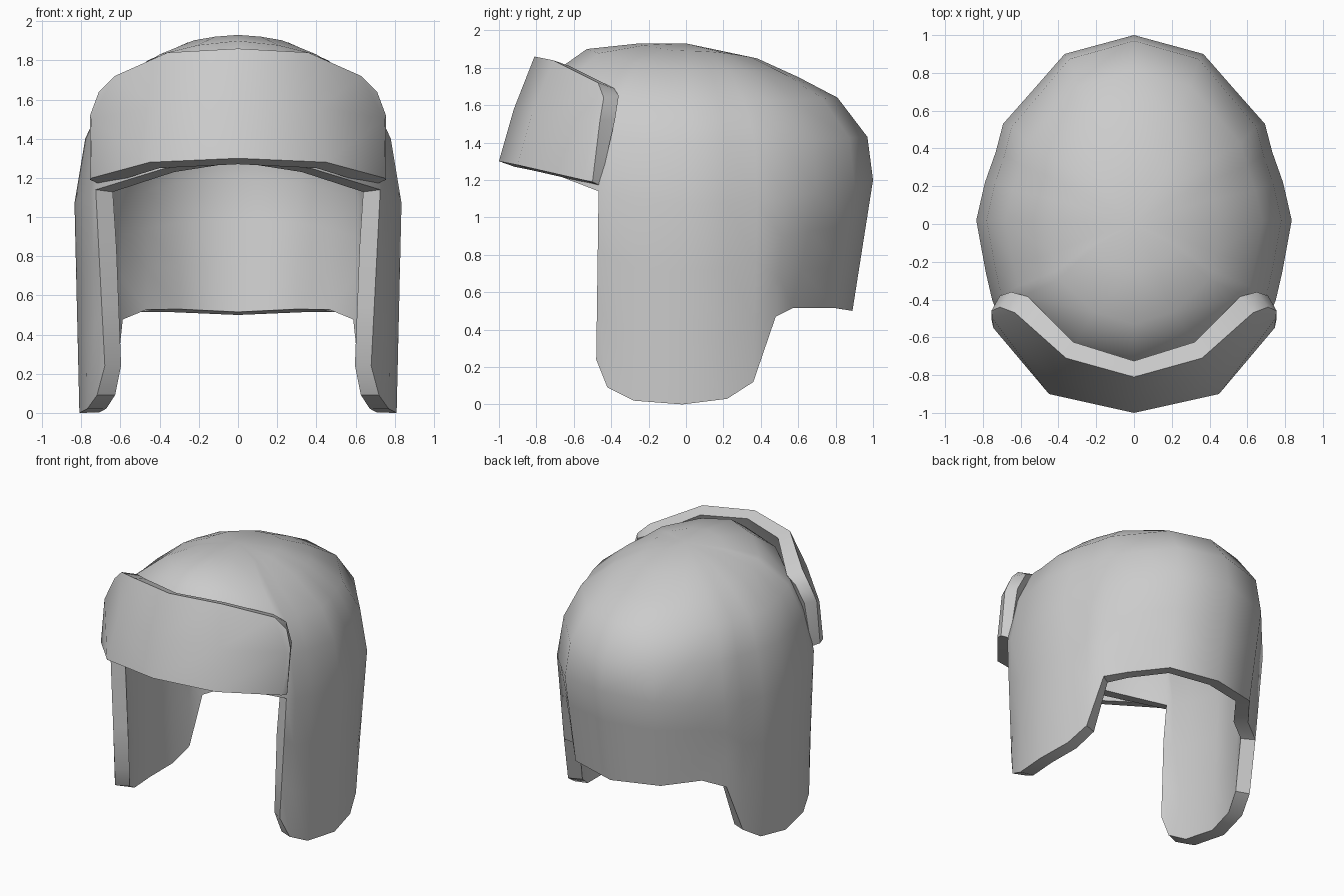
import bpy, bmesh, math

if "Cube" in bpy.data.objects:
    bpy.data.objects.remove(bpy.data.objects["Cube"])

grey = bpy.data.materials.new("warm_grey")
grey.diffuse_color = (0.6, 0.6, 0.6, 1)
grey.use_nodes = True
grey.node_tree.nodes["Principled BSDF"].inputs["Base Color"].default_value = grey.diffuse_color


def finish(name, verts, faces, thickness=0.0):
    """Mirror a right half, thicken it inward and shade it."""
    me = bpy.data.meshes.new(name)
    bm = bmesh.new()
    vs = [bm.verts.new(v) for v in verts]
    for f in faces:
        bm.faces.new([vs[i] for i in f])
    bmesh.ops.recalc_face_normals(bm, faces=bm.faces)
    if sum(f.normal.x * f.calc_area() for f in bm.faces) < 0 and thickness:
        bmesh.ops.reverse_faces(bm, faces=bm.faces)
    bm.to_mesh(me)
    bm.free()
    me.materials.append(grey)
    ob = bpy.data.objects.new(name, me)
    bpy.context.collection.objects.link(ob)
    bpy.context.view_layer.objects.active = ob
    ob.select_set(True)
    mirror = ob.modifiers.new("mirror", 'MIRROR')
    mirror.use_clip = True
    bpy.ops.object.modifier_apply(modifier="mirror")
    if thickness:
        solid = ob.modifiers.new("thickness", 'SOLIDIFY')
        solid.thickness = thickness
        solid.offset = -1
        bpy.ops.object.modifier_apply(modifier="thickness")
    bpy.ops.object.shade_smooth_by_angle(angle=math.radians(40))
    ob.select_set(False)


# Cap: plan direction of each column, and its hem point (None = open forehead)
columns = [
    (0, 1, (0, .89, .50)), (.44, .90, (.35, .80, .515)),
    (.65, .70, (.53, .57, .515)), (.83, .53, (.67, .48, .47)),
    (.877, .38, (.72, .36, .12)), (.945, .22, (.77, .22, .03)),
    (1, .02, (.81, -.02, 0)), (.94, -.30, (.77, -.28, .02)),
    (.90, -.47, (.72, -.42, .09)), (.87, -.55, (.68, -.48, .24)),
    (.45, -.88, None), (0, -1, None)]
# Rings: half width, back y, back z, side z, front y, front z
rings = [
    (.835, 1.0, 1.20, 1.07, .85, 1.30), (.78, .97, 1.43, 1.40, .80, 1.55),
    (.68, .81, 1.64, 1.62, .70, 1.78), (.46, .60, 1.75, 1.80, .53, 1.90),
    (.26, .38, 1.85, 1.89, .25, 1.93)]

verts, index, faces = [], {}, []
SKIRT = 3
for c, (ux, uy, hem) in enumerate(columns):
    pts = []
    for w, yb, zb, zs, yf, zf in rings:
        y, z = (yb, zb) if uy > 0 else (yf, zf)
        pts.append((w * ux, y * uy, zs + (z - zs) * uy * uy))
    for r, p in enumerate(pts):
        index[c, r + SKIRT] = len(verts)
        verts.append(p)
    if hem:
        for r in range(SKIRT):
            t = r / SKIRT
            index[c, r] = len(verts)
            verts.append(tuple(a + (b - a) * t for a, b in zip(hem, pts[0])))
apex = len(verts)
verts.append((0, 0, 1.93))
top = SKIRT + len(rings) - 1
for c in range(len(columns) - 1):
    for r in range(top):
        quad = [(c, r), (c + 1, r), (c + 1, r + 1), (c, r + 1)]
        if all(k in index for k in quad):
            faces.append([index[k] for k in quad])
    faces.append([index[c, top], index[c + 1, top], apex])
finish("cap_with_ear_flaps", verts, faces, 0.1)

# Turned-up brim: outer grid, three rows (bottom, middle, top) per column
outer = [
    [(0, -1, 1.30), (0, -.92, 1.58), (0, -.81, 1.86)],
    [(.45, -.90, 1.28), (.42, -.82, 1.56), (.36, -.71, 1.84)],
    [(.745, -.55, 1.20), (.75, -.50, 1.50), (.63, -.47, 1.72)],
    [(.755, -.50, 1.19), (.755, -.46, 1.52), (.71, -.44, 1.64)]]
inner = [[(x * .89, y + .085, z - .03) for x, y, z in col] for col in outer]
inner[3] = [(.71, -.46, 1.17), (.71, -.38, 1.52), (.65, -.36, 1.65)]
verts = [p for side in (outer, inner) for col in side for p in col]
n = len(outer)


def vid(s, c, r):
    return s * n * 3 + c * 3 + r


faces = []
for c in range(n - 1):
    for s in (0, 1):
        for r in (0, 1):
            faces.append([vid(s, c, r), vid(s, c + 1, r),
                          vid(s, c + 1, r + 1), vid(s, c, r + 1)])
    for r in (0, 2):
        faces.append([vid(0, c, r), vid(0, c + 1, r),
                      vid(1, c + 1, r), vid(1, c, r)])
for r in (0, 1):
    faces.append([vid(0, n - 1, r), vid(0, n - 1, r + 1),
                  vid(1, n - 1, r + 1), vid(1, n - 1, r)])
finish("front_brim", verts, faces)
